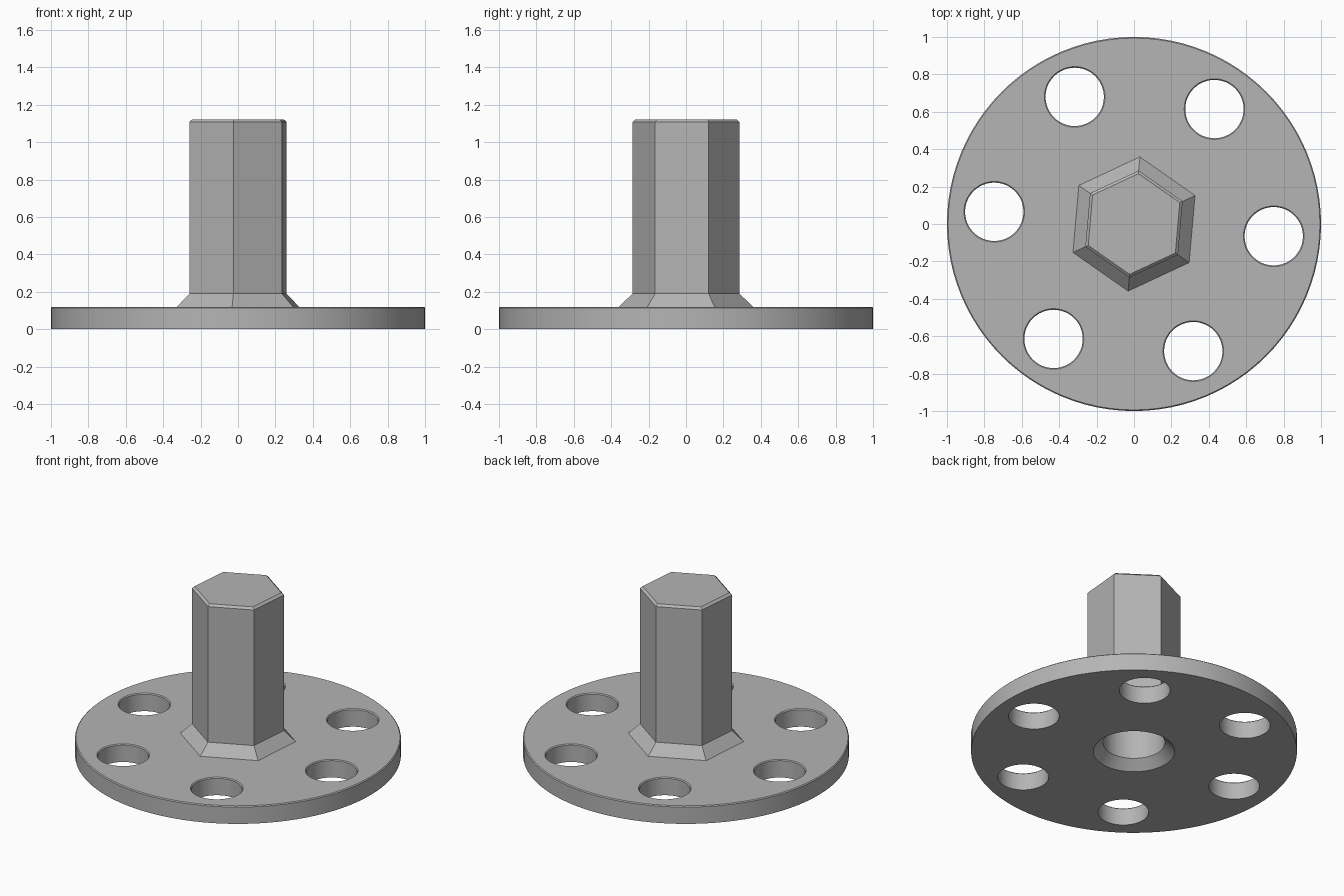
import bpy
import bmesh
from math import cos, sin, radians, tau

default_cube = bpy.data.objects.get("Cube")
if default_cube:
    bpy.data.objects.remove(default_cube, do_unlink=True)

# One plain grey for the whole part
grey = bpy.data.materials.new("plain grey")
grey.use_nodes = True
colour = (0.46, 0.46, 0.46, 1)
grey.diffuse_color = colour
grey.node_tree.nodes["Principled BSDF"].inputs["Base Color"].default_value = colour


def stack(name, rings, sides, turn=0.0, centre=(0, 0)):
    """Closed solid from (radius, height) rings, listed from the bottom up."""
    bm = bmesh.new()
    loops = []
    for r, z in rings:
        angles = [turn + tau * i / sides for i in range(sides)]
        loops.append([bm.verts.new((centre[0] + r * cos(a), centre[1] + r * sin(a), z))
                      for a in angles])
    bm.faces.new(reversed(loops[0]))
    bm.faces.new(loops[-1])
    for low, high in zip(loops, loops[1:]):
        for i in range(sides):
            j = (i + 1) % sides
            bm.faces.new((low[i], low[j], high[j], high[i]))
    mesh = bpy.data.meshes.new(name)
    bm.to_mesh(mesh)
    bm.free()
    mesh.materials.append(grey)
    obj = bpy.data.objects.new(name, mesh)
    bpy.context.collection.objects.link(obj)
    return obj


def combine(target, tool, operation):
    """Apply a boolean and discard the tool."""
    bpy.context.view_layer.objects.active = target
    mod = target.modifiers.new(operation, "BOOLEAN")
    mod.operation = operation
    mod.solver = "EXACT"
    mod.object = tool
    bpy.ops.object.modifier_apply(modifier=mod.name)
    bpy.data.objects.remove(tool, do_unlink=True)


top = 0.12      # upper face of the flange
edge = 0.006    # small edge break

# Round flange with a lightly broken top edge
flange = stack("flanged_hex_hub", [(1, 0), (1, top - edge), (1 - edge, top)], 96)

# Hexagonal shaft with flared foot and chamfered end
shaft = stack("hex_shaft",
              [(0.36, 0.06), (0.36, top), (0.287, 0.19), (0.287, 1.108), (0.27, 1.122)],
              6, radians(25))
combine(flange, shaft, "UNION")

# Ring of six bolt holes
for i in range(6):
    a = radians(-5 + 60 * i)
    hole = stack("bolt_hole_cutter",
                 [(0.156, -0.1), (0.156, top - edge), (0.162, top), (0.162, 0.3)],
                 48, centre=(0.75 * cos(a), 0.75 * sin(a)))
    combine(flange, hole, "DIFFERENCE")

# Blind centre bore with a countersunk mouth underneath
bore = stack("bore_cutter", [(0.25, -0.1), (0.25, 0), (0.19, 0.06), (0.19, 1.0)], 64)
combine(flange, bore, "DIFFERENCE")

bpy.ops.object.select_all(action="DESELECT")
flange.select_set(True)
bpy.context.view_layer.objects.active = flange
bpy.ops.object.shade_smooth_by_angle(angle=radians(30))
